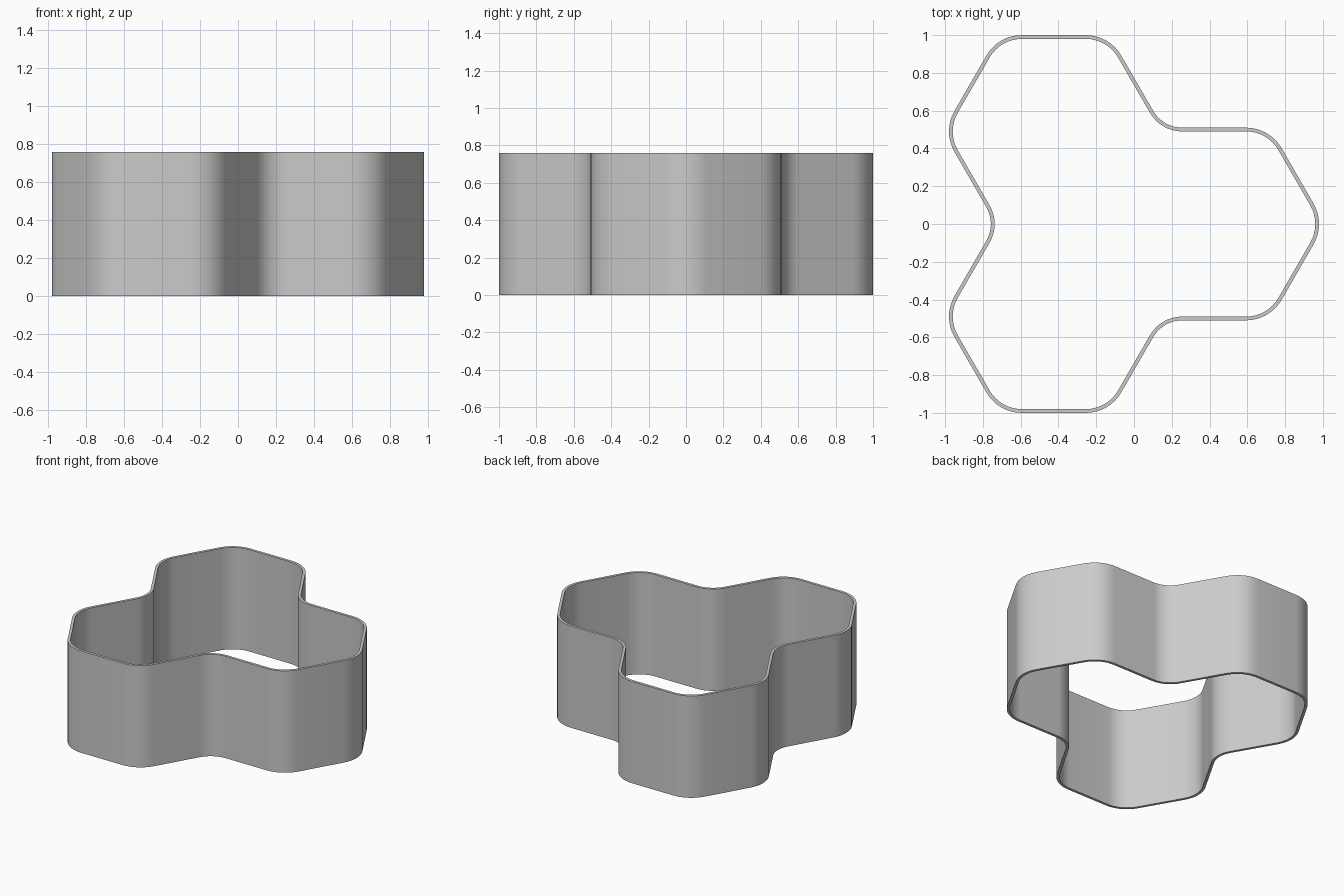
import bpy
import bmesh
import math
from mathutils import Vector

APOTHEM = 0.49                      # inner half width of one hexagonal cell
R = APOTHEM / math.cos(math.pi / 6)
WALL, HEIGHT = 0.02, 0.76
FILLET, STEPS = 0.197, 8
HUB = Vector((-R / 4, 0))           # point shared by the three cells

cube = bpy.data.objects.get("Cube")
if cube:
    bpy.data.objects.remove(cube, do_unlink=True)


def polar(degrees, radius=1.0):
    a = math.radians(degrees)
    return Vector((math.cos(a), math.sin(a))) * radius


def fillet(corner, direction, sign):
    """Inner and outer points round one corner; sign -1 makes it concave."""
    centre = corner - polar(direction, sign * FILLET / math.cos(math.pi / 6))
    facing = direction if sign > 0 else direction + 180
    pairs = []
    for i in range(STEPS + 1):
        ray = polar(facing + sign * (60 * i / STEPS - 30))
        pairs.append((centre + ray * FILLET, centre + ray * (FILLET + sign * WALL)))
    return pairs


# Outline of three merged hexagons
outline = []
for turn in (0, 120, 240):
    cell = HUB + polar(turn, R)
    for angle in (turn - 60, turn, turn + 60):
        outline += fillet(cell + polar(angle, R), angle, 1)
    outline += fillet(cell + polar(turn + 120, R), turn + 60, -1)

# Closed wall swept round the outline
bm = bmesh.new()
rings = []
for inner, outer in outline:
    section = ((inner, 0), (outer, 0), (outer, HEIGHT), (inner, HEIGHT))
    rings.append([bm.verts.new((p.x, p.y, z)) for p, z in section])
for k, ring in enumerate(rings):
    following = rings[(k + 1) % len(rings)]
    for i in range(4):
        j = (i + 1) % 4
        bm.faces.new((ring[i], following[i], following[j], ring[j]))
bmesh.ops.recalc_face_normals(bm, faces=bm.faces)
mesh = bpy.data.meshes.new("cutter_wall")
bm.to_mesh(mesh)
bm.free()
wall = bpy.data.objects.new("cutter_wall", mesh)
bpy.context.collection.objects.link(wall)

# Plain grey finish
grey = bpy.data.materials.new("plain_grey")
grey.use_nodes = True
colour = (0.6, 0.6, 0.6, 1)
grey.diffuse_color = colour
grey.node_tree.nodes["Principled BSDF"].inputs["Base Color"].default_value = colour
mesh.materials.append(grey)

# Smooth fillets, crisp rims
bpy.ops.object.select_all(action="DESELECT")
wall.select_set(True)
bpy.context.view_layer.objects.active = wall
bpy.ops.object.shade_smooth_by_angle(angle=math.radians(30))
